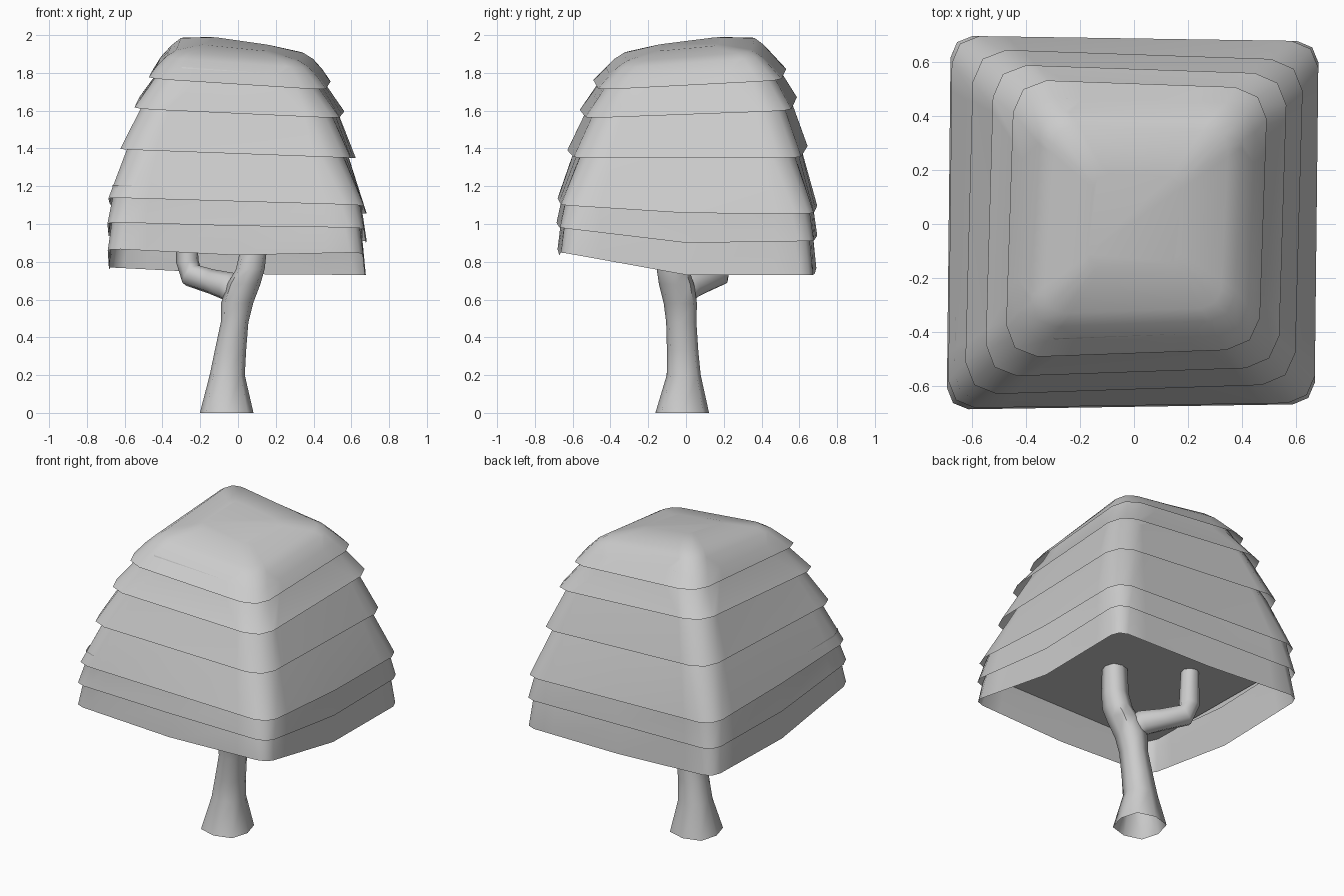
import bpy, bmesh, math
from mathutils import Vector

if "Cube" in bpy.data.objects:
    bpy.data.objects.remove(bpy.data.objects["Cube"])


def finish(name, bm, angle=80):
    me = bpy.data.meshes.new(name)
    bmesh.ops.recalc_face_normals(bm, faces=bm.faces)
    bm.to_mesh(me)
    bm.free()
    ob = bpy.data.objects.new(name, me)
    bpy.context.collection.objects.link(ob)
    bpy.ops.object.select_all(action='DESELECT')
    ob.select_set(True)
    bpy.context.view_layer.objects.active = ob
    bpy.ops.object.shade_smooth_by_angle(angle=math.radians(angle))
    return ob


def bridge(bm, rings):
    for a, b in zip(rings, rings[1:]):
        n = len(a)
        for i in range(n):
            j = (i + 1) % n
            bm.faces.new((a[i], a[j], b[j], b[i]))


def square_ring(bm, box, heights, radius, sag=(0, 0, 0, 0), dz=0):
    """Rounded square; heights at FL, FR, BR, BL corners, sag at front, right, back, left."""
    x0, x1, y0, y1 = box
    cx, cy, hx, hy = (x0 + x1) / 2, (y0 + y1) / 2, (x1 - x0) / 2, (y1 - y0) / 2
    skew = .010 if hx > .65 else .022
    corners = [(-1, -1, 180), (1, -1, 270), (1, 1, 0), (-1, 1, 90)]
    pts = []
    for k, (sx, sy, a0) in enumerate(corners):
        for a in (0, 45, 90):
            t = math.radians(a0 + a)
            pts.append((sx * (hx - radius) + radius * math.cos(t),
                        sy * (hy - radius) + radius * math.sin(t)))
        nx, ny, _ = corners[(k + 1) % 4]
        for f in (-0.35, 0, 0.35):        # points along the side
            pts.append((f * (nx - sx) * hx if nx != sx else sx * hx,
                        f * (ny - sy) * hy if ny != sy else sy * hy)
                       if f == 0 or radius < hx * .25 else
                       (f * .7 * (nx - sx) * hx if nx != sx else sx * hx,
                        f * .7 * (ny - sy) * hy if ny != sy else sy * hy))
    fl, fr, br, bl = heights
    out = []
    for x, y in pts:
        u, v = (x / hx + 1) / 2, (y / hy + 1) / 2
        z = (fl * (1 - u) + fr * u) * (1 - v) + (bl * (1 - u) + br * u) * v
        wu, wv = max(0, 1 - abs(2 * u - 1)), max(0, 1 - abs(2 * v - 1))
        z -= wu * ((1 - v) * sag[0] + v * sag[2]) + wv * (u * sag[1] + (1 - u) * sag[3])
        # the tilted canopy is a little narrower towards +x and leans with y
        out.append(bm.verts.new((cx + x + skew * (2 * v - 1) * .75,
                                 cy + y * (1 - 1.5 * skew * (2 * u - .6)), z + dz)))
    return out


def inset(box, d):
    return (box[0] + d, box[1] - d, box[2] + d, box[3] - d)


# Leaf layers, lowest first: bottom outline, corner heights, side sag, corner radius
layers = [
    ((-.683, .67, -.675, .685), (.87, .85, .73, .77), (.025, .06, .015, .06), .07),
    ((-.685, .675, -.68, .69), (1.01, .98, .91, .94), (.005, .045, 0, .04), .08),
    ((-.68, .675, -.675, .69), (1.14, 1.10, 1.055, 1.10), (0, .02, 0, .01), .10),
    ((-.61, .61, -.62, .635), (1.395, 1.35, 1.35, 1.42), (0, 0, 0, 0), .12),
    ((-.535, .55, -.555, .58), (1.61, 1.56, 1.60, 1.68), (0, 0, 0, 0), .12),
    ((-.46, .478, -.485, .525), (1.77, 1.71, 1.76, 1.83), (0, 0, 0, 0), .12),
]

# Skirts: each tucks up under the layer above
for i in range(5):
    box, hs, sag, r = layers[i]
    ubox, uhs, usag, ur = layers[i + 1]
    gap = .022 if i < 2 else .036
    bm = bmesh.new()
    top = inset(ubox, gap)
    rings = [square_ring(bm, box, hs, r, sag),
             square_ring(bm, top, uhs, ur, usag),
             square_ring(bm, inset(top, .008 if i < 2 else .03), uhs, ur, usag, .07)]
    bridge(bm, rings)
    finish("leaf_layer_%d" % (i + 1), bm)

# Closed crown: bevelled sides up to a tilted plateau
box, hs, sag, r = layers[5]
bm = bmesh.new()
rings = [square_ring(bm, box, hs, r),
         square_ring(bm, (-.42, .435, -.43, .465), (1.825, 1.77, 1.825, 1.895), .11),
         square_ring(bm, (-.365, .385, -.375, .41), (1.88, 1.825, 1.88, 1.955), .09),
         square_ring(bm, (-.315, .335, -.325, .36), (1.912, 1.86, 1.91, 1.993), .07),
         square_ring(bm, (-.16, .17, -.16, .18), (1.948, 1.915, 1.945, 1.992), .035)]
bridge(bm, rings)
bm.faces.new(rings[-1])
finish("leaf_crown", bm, 120)

# Flat underside closing the canopy
bm = bmesh.new()
bm.faces.new(square_ring(bm, (-.655, .645, -.65, .66), (1.06, 1.03, .98, 1.01), .08))
finish("canopy_underside", bm)


def limb(name, stations, sides=8, level=False):
    """Tube through (x, y, z, rx, ry) stations; level keeps the rings horizontal."""
    bm = bmesh.new()
    pts = [Vector(s[:3]) for s in stations]
    rings = []
    for i, s in enumerate(stations):
        t = (pts[min(i + 1, len(pts) - 1)] - pts[max(i - 1, 0)]).normalized()
        if level:
            t = Vector((0, 0, 1))
        u = (Vector((1, 0, 0)) if level else Vector((.6, .8, 0)).cross(t)).normalized()
        w = t.cross(u).normalized()
        ring = []
        for k in range(sides):
            a = 2 * math.pi * k / sides
            m = 1 + (.1 * math.sin(2 * a) ** 2 if level else 0)
            ring.append(bm.verts.new(pts[i] + m * (u * s[3] * math.cos(a) + w * s[4] * math.sin(a))))
        rings.append(ring)
    bridge(bm, rings)
    return finish(name, bm, 60)


# Trunk and its side branch
limb("trunk", [(-.06, -.02, 0, .142, .142), (-.057, -.012, .2, .093, .09),
               (-.04, -.018, .33, .083, .083), (-.018, -.025, .48, .073, .08),
               (-.005, -.03, .58, .085, .088), (.03, -.05, .68, .088, .093),
               (.065, -.07, .76, .076, .085), (.08, -.075, .85, .071, .075),
               (.085, -.075, 1.06, .066, .066)], level=True)
limb("side_branch", [(.02, -.05, .605, .07, .06), (-.05, .015, .67, .078, .075),
                     (-.14, .085, .695, .066, .068), (-.245, .165, .728, .066, .068),
                     (-.268, .178, .80, .06, .06), (-.275, .178, 1.06, .052, .052)])
